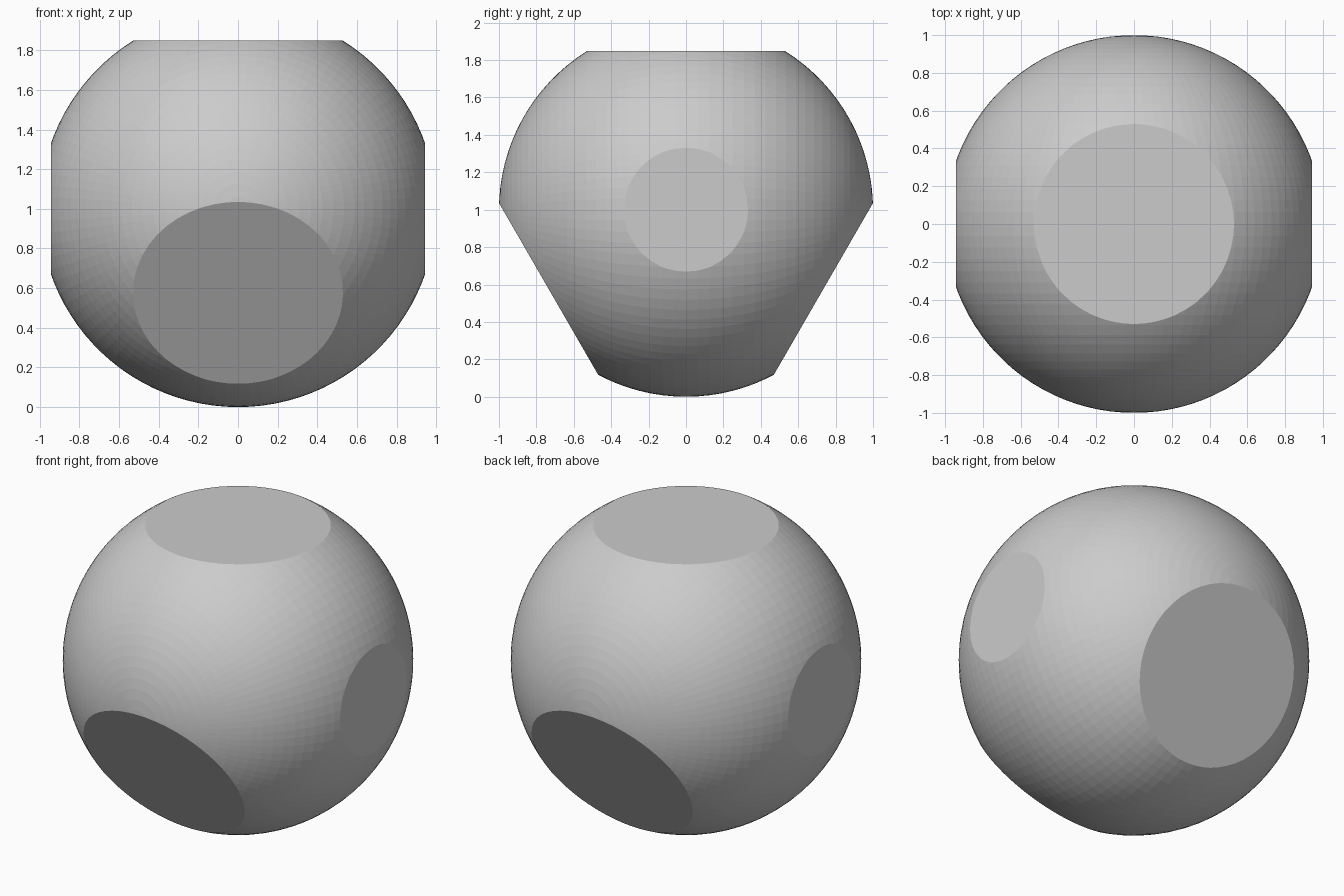
import bpy, bmesh
from math import radians, sin, cos
from mathutils import Matrix, Vector

if "Cube" in bpy.data.objects:
    bpy.data.objects.remove(bpy.data.objects["Cube"])

CENTRE = Vector((0, 0, 1))


def slice_flat(bm, normal, dist):
    """Cut off everything beyond a plane and close the hole with one flat face."""
    res = bmesh.ops.bisect_plane(
        bm, geom=bm.verts[:] + bm.edges[:] + bm.faces[:], dist=1e-5,
        plane_co=normal * dist, plane_no=normal, clear_outer=True)
    rim = [e for e in res["geom_cut"] if isinstance(e, bmesh.types.BMEdge)]
    bmesh.ops.holes_fill(bm, edges=[e for e in rim if e.is_boundary], sides=0)


# faceted ball with its poles on the y axis
bm = bmesh.new()
bmesh.ops.create_uvsphere(bm, u_segments=100, v_segments=50, radius=1,
                          matrix=Matrix.Rotation(radians(90), 4, 'X'))

# three large flats, 120 degrees apart around the x axis
for angle in (90, 210, 330):
    a = radians(angle)
    slice_flat(bm, Vector((0, cos(a), sin(a))), cos(radians(32)))

# two small flats on the left and right
for side in (-1, 1):
    slice_flat(bm, Vector((side, 0, 0)), 0.943)

bmesh.ops.recalc_face_normals(bm, faces=bm.faces[:])
bmesh.ops.translate(bm, verts=bm.verts[:], vec=CENTRE)

mesh = bpy.data.meshes.new("flattened_ball")
bm.to_mesh(mesh)
bm.free()
ball = bpy.data.objects.new("flattened_ball", mesh)
bpy.context.collection.objects.link(ball)
